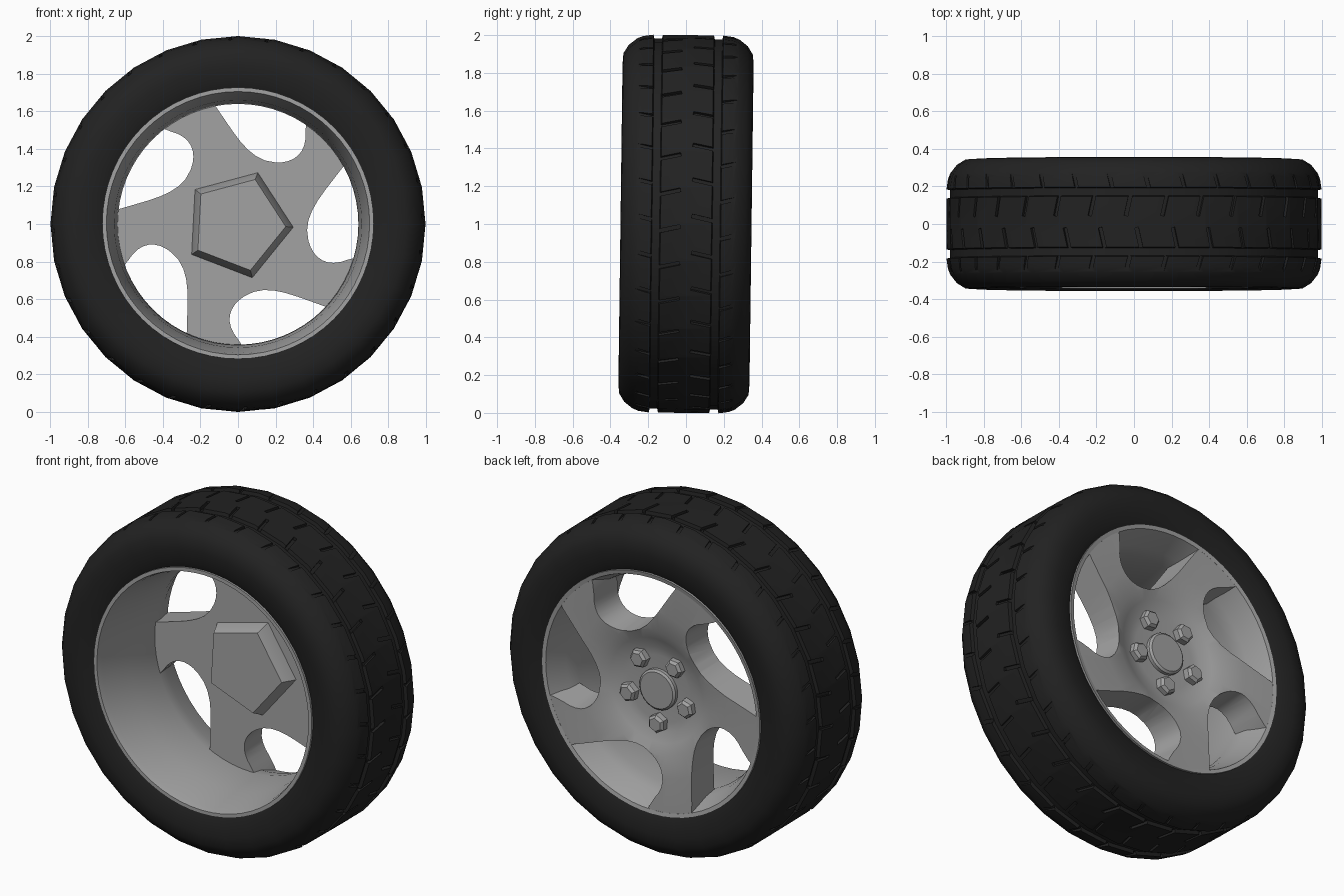
import bpy, bmesh
from math import cos, sin, tau, radians
from mathutils import Matrix, Vector
from mathutils.geometry import interpolate_bezier

cube = bpy.data.objects.get("Cube")
if cube:
    bpy.data.objects.remove(cube)


def material(name, value):
    mat = bpy.data.materials.new(name)
    mat.use_nodes = True
    mat.diffuse_color = (value, value, value, 1)
    mat.node_tree.nodes["Principled BSDF"].inputs["Base Color"].default_value = (value, value, value, 1)
    return mat


rubber = material("black rubber", 0.016)
alloy = material("grey alloy", 0.36)


def loft(bm, rings, closed=False):
    """Skin a list of rings; join last to first, or cap both ends."""
    loops = [[bm.verts.new(p) for p in ring] for ring in rings]
    pairs = list(zip(loops, loops[1:]))
    if closed:
        pairs.append((loops[-1], loops[0]))
    else:
        bm.faces.new(loops[0])
        bm.faces.new(loops[-1])
    n = len(loops[0])
    for a, b in pairs:
        for i in range(n):
            j = (i + 1) % n
            bm.faces.new((a[i], a[j], b[j], b[i]))


def circle(radius, y, sides, start=0.0, cx=0.0, cz=0.0):
    return [(cx + radius * cos(start + tau * i / sides), y,
             cz + radius * sin(start + tau * i / sides)) for i in range(sides)]


def finish(name, bm, mat):
    bmesh.ops.remove_doubles(bm, verts=bm.verts, dist=0.0005)
    bmesh.ops.recalc_face_normals(bm, faces=bm.faces)
    mesh = bpy.data.meshes.new(name)
    bm.to_mesh(mesh)
    bm.free()
    mesh.materials.append(mat)
    obj = bpy.data.objects.new(name, mesh)
    bpy.context.collection.objects.link(obj)
    return obj


def lathe(name, profile, sides, mat):
    bm = bmesh.new()
    loft(bm, [circle(r, y, sides) for r, y in profile], closed=True)
    return finish(name, bm, mat)


def activate(obj):
    bpy.ops.object.select_all(action='DESELECT')
    obj.select_set(True)
    bpy.context.view_layer.objects.active = obj


def cut(obj, cutter):
    cutter.hide_render = True
    mod = obj.modifiers.new("cut", 'BOOLEAN')
    mod.operation = 'DIFFERENCE'
    mod.solver = 'EXACT'
    mod.object = cutter
    activate(obj)
    bpy.ops.object.modifier_apply(modifier=mod.name)
    bpy.data.objects.remove(cutter)


# Tyre with two grooves around the tread
half = [(0.72, 0.32), (0.76, 0.338), (0.84, 0.347), (0.90, 0.343), (0.945, 0.315),
        (0.98, 0.27), (0.992, 0.24), (1, 0.185), (0.98, 0.18), (0.98, 0.14), (1, 0.135)]
tyre = lathe("tyre", half + [(r, -y) for r, y in reversed(half)], 32, rubber)

# Slanted tread slots: centre position, length, slant, phase
bm = bmesh.new()
for y, length, slant, phase in [(0.23, 0.1, 0.25, 0.067), (0.09, 0.12, -0.22, -0.03),
                                (-0.09, 0.12, 0.22, 0.027), (-0.23, 0.1, -0.25, -0.034)]:
    for i in range(32):
        m = (Matrix.Rotation(phase + tau * i / 32, 4, 'Y') @ Matrix.Translation((0, y, 1))
             @ Matrix.Rotation(slant, 4, 'Z') @ Matrix.Diagonal((0.02, length, 0.04, 1)))
        bmesh.ops.create_cube(bm, size=1, matrix=m)
cut(tyre, finish("slot_cutter", bm, rubber))

# Rim barrel
barrel = lathe("rim_barrel", [(0.724, -0.335), (0.702, -0.335), (0.692, -0.30), (0.66, -0.1),
                              (0.642, 0.12), (0.655, 0.2), (0.70, 0.33), (0.724, 0.335)], 64, alloy)

# Spoke disc with a shallow bowl at the hub
spokes = lathe("spokes", [(0, 0.13), (0.66, 0.13), (0.71, 0.28), (0.71, 0.33), (0.5, 0.322),
                          (0.37, 0.305), (0.31, 0.28), (0.25, 0.257), (0.2, 0.25), (0, 0.25)], 64, alloy)


def bezier(*pts):
    return interpolate_bezier(*[Vector(p) for p in pts], 9)


# Five swept windows, slightly wider on the outer face
outline = (bezier((-0.17, 0.70), (-0.02, 0.50), (0.04, 0.34), (0.2, 0.33))
           + bezier((0.2, 0.33), (0.30, 0.325), (0.37, 0.38), (0.36, 0.50))[1:]
           + [Vector((0.365, 0.56)), Vector((0.41, 0.72)), Vector((0.12, 0.8))])
middle = Vector((0.13, 0.52))
bm = bmesh.new()
for k in range(5):
    turn = Matrix.Rotation(tau * k / 5, 2)
    rings = []
    for y, scale in [(0.08, 0.98), (0.40, 1.11)]:
        flat = [turn @ (middle + (p - middle) * scale) for p in outline]
        rings.append([(p.x, y, p.y) for p in flat])
    loft(bm, rings)
cut(spokes, finish("window_cutter", bm, alloy))

# Five-sided boss on the inner side
bm = bmesh.new()
loft(bm, [circle(r, y, 5, radians(-3)) for r, y in [(0.295, 0.14), (0.295, 0.13), (0.255, 0.05)]])
boss = finish("hub_boss", bm, alloy)

# Centre cap
bm = bmesh.new()
loft(bm, [circle(r, y, 32) for r, y in [(0.12, 0.24), (0.12, 0.27), (0.108, 0.28)]])
cap = finish("centre_cap", bm, alloy)

# Lug nuts
bm = bmesh.new()
for k in range(5):
    a = -tau / 4 + tau * k / 5
    loft(bm, [circle(r, y, 6, a, 0.2 * cos(a), 0.2 * sin(a))
              for r, y in [(0.057, 0.24), (0.055, 0.285), (0.04, 0.3)]])
nuts = finish("lug_nuts", bm, alloy)

# Stand the wheel on the ground with a slight lean
place = Matrix.Translation((0, 0, 1)) @ Matrix.Rotation(-0.013, 4, 'X')
for obj in (tyre, barrel, spokes, boss, cap, nuts):
    obj.data.transform(place)
    activate(obj)
    bpy.ops.object.shade_smooth_by_angle(angle=radians(30))
